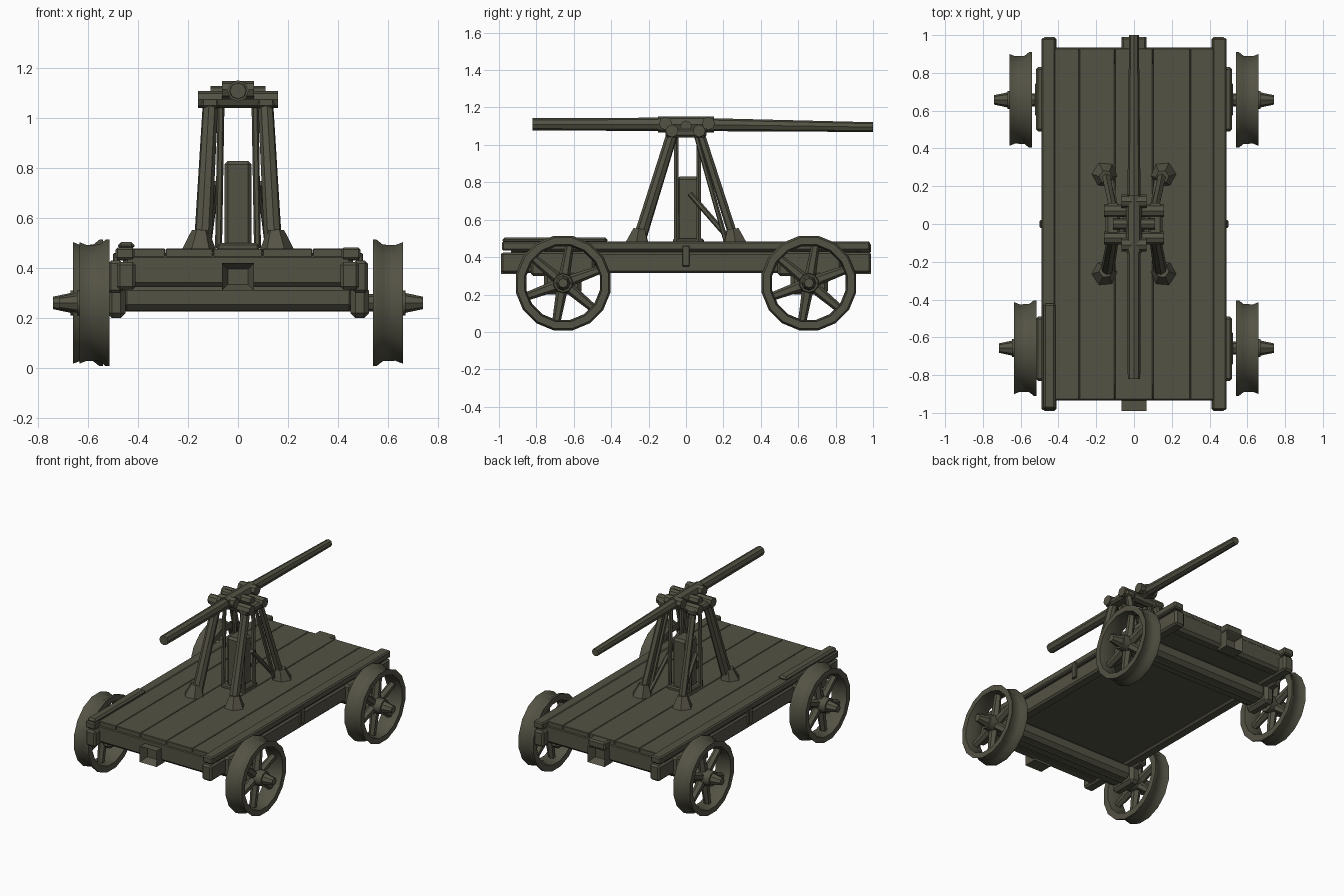
import bpy, bmesh, math
from mathutils import Vector

cube = bpy.data.objects.get("Cube")
if cube:
    bpy.data.objects.remove(cube, do_unlink=True)

wood = bpy.data.materials.new("dark olive wood")
wood.use_nodes = True
COLOUR = (0.088, 0.085, 0.058, 1)
wood.diffuse_color = COLOUR
bsdf = wood.node_tree.nodes["Principled BSDF"]
bsdf.inputs["Base Color"].default_value = COLOUR
bsdf.inputs["Roughness"].default_value = 0.9


def finish(name, bm, smooth=True, bevel=0):
    bmesh.ops.recalc_face_normals(bm, faces=bm.faces)
    mesh = bpy.data.meshes.new(name)
    bm.to_mesh(mesh)
    bm.free()
    mesh.materials.append(wood)
    ob = bpy.data.objects.new(name, mesh)
    bpy.context.collection.objects.link(ob)
    if bevel:
        mod = ob.modifiers.new("worn edges", "BEVEL")
        mod.width = bevel
        mod.segments = 1
    if smooth:
        bpy.ops.object.select_all(action="DESELECT")
        ob.select_set(True)
        bpy.context.view_layer.objects.active = ob
        bpy.ops.object.shade_smooth_by_angle(angle=math.radians(40))
    return ob


def box(name, x, y, z, bevel=0.008):
    """Box from (min, max) pairs."""
    bm = bmesh.new()
    bmesh.ops.create_cube(bm, size=1)
    for v in bm.verts:
        v.co = [lo + (c + 0.5) * (hi - lo) for c, (lo, hi) in zip(v.co, (x, y, z))]
    return finish(name, bm, False, bevel)


def add_bar(bm, a, b, r1, r2, sides=8):
    a, b = Vector(a), Vector(b)
    ret = bmesh.ops.create_cone(bm, cap_ends=True, segments=sides, radius1=r1,
                                radius2=r2, depth=(b - a).length)
    rot = (b - a).to_track_quat("Z", "Y")
    for v in ret["verts"]:
        v.co = rot @ v.co + (a + b) / 2


def bar(name, a, b, r1, r2=None, sides=8):
    bm = bmesh.new()
    add_bar(bm, a, b, r1, r2 or r1, sides)
    return finish(name, bm)


def wheel(name, cx, cy, cz, side):
    bm = bmesh.new()
    # flanged rim profile: (offset outward, radius)
    profile = [(-0.06, 0.215), (-0.06, 0.258), (-0.045, 0.258), (-0.02, 0.238),
               (0.03, 0.236), (0.06, 0.248), (0.06, 0.21), (0, 0.2)]
    n = 16
    rings = []
    for i in range(n):
        t = math.tau * (i + 0.5) / n
        rings.append([bm.verts.new((cx + side * u, cy + r * math.cos(t), cz + r * math.sin(t)))
                      for u, r in profile])
    for i in range(n):
        p, q = rings[i], rings[(i + 1) % n]
        for j in range(len(profile)):
            k = (j + 1) % len(profile)
            bm.faces.new((p[j], p[k], q[k], q[j]))
    # spokes and hub
    for i in range(6):
        t = math.tau * i / 6 + 0.35
        tip = (cx, cy + 0.215 * math.cos(t), cz + 0.215 * math.sin(t))
        add_bar(bm, (cx, cy, cz), tip, 0.032, 0.022, 6)
    add_bar(bm, (cx - side * 0.06, cy, cz), (cx + side * 0.07, cy, cz), 0.06, 0.05, 10)
    add_bar(bm, (cx + side * 0.06, cy, cz), (cx + side * 0.14, cy, cz), 0.042, 0.025, 8)
    finish(name, bm)


# Deck planks
edges = [-0.485, -0.29, -0.1, 0.1, 0.3, 0.485]
for i in range(5):
    box(f"deck_plank_{i + 1}", (edges[i], edges[i + 1] - 0.002), (-0.93, 0.93),
        (0.43, 0.478), 0.003)
box("underframe", (-0.46, 0.46), (-0.9, 0.9), (0.33, 0.435), 0.015)

# Side rails, end caps, axle boxes, wheels
for s, side in ((1, "left"), (-1, "right")):
    def sx(a, b):
        return tuple(sorted((s * a, s * b)))
    box(f"{side}_side_rail", sx(0.41, 0.485), (-0.99, 0.99), (0.315, 0.425), 0.012)
    box(f"{side}_deck_edge", sx(0.415, 0.49), (-0.985, 0.985), (0.435, 0.483), 0.008)
    box(f"{side}_stake_plate", sx(0.48, 0.5), (-0.02, 0.02), (0.35, 0.46), 0.004)
    for e, end in ((-1, "front"), (1, "rear")):
        ys = tuple(sorted((e * 0.49, e * 0.83)))
        box(f"{end}_{side}_axle_box", sx(0.46, 0.52), ys, (0.3, 0.43), 0.012)
        ys = tuple(sorted((e * 0.56, e * 0.76)))
        box(f"{end}_{side}_bearing", sx(0.45, 0.525), ys, (0.2, 0.33), 0.02)
        wheel(f"{end}_{side}_wheel", s * 0.6 if (e > 0 or s > 0) else -0.575,
              e * 0.657, 0.261, s)
box("right_raised_rail", (-0.48, -0.415), (-0.98, -0.42), (0.475, 0.505), 0.012)


def coupler(name, e):
    """Square block with a pocket cut into its outer face."""
    bm = bmesh.new()
    bmesh.ops.create_cube(bm, size=1)
    for v in bm.verts:
        v.co = (v.co.x * 0.13, e * 0.945 + v.co.y * 0.09, 0.365 + v.co.z * 0.11)
    bm.normal_update()
    face = max(bm.faces, key=lambda f: f.normal.y * e)
    bmesh.ops.inset_region(bm, faces=[face], thickness=0.034)
    bmesh.ops.translate(bm, verts=face.verts, vec=(0, -e * 0.05, 0))
    finish(name, bm, False)


# End beams, couplers and axles
for e, end in ((-1, "front"), (1, "rear")):
    def sy(a, b):
        return tuple(sorted((e * a, e * b)))
    box(f"{end}_end_beam", (-0.46, 0.46), sy(0.85, 0.935), (0.325, 0.46), 0.018)
    coupler(f"{end}_coupler", e)
    box(f"{end}_axle_beam", (-0.47, 0.47), sy(0.58, 0.74), (0.23, 0.335), 0.025)
    bar(f"{end}_axle", (-0.6, e * 0.657, 0.261), (0.6, e * 0.657, 0.261), 0.035)
box("rear_coupler_head", (-0.065, 0.065), (0.92, 0.99), (0.42, 0.475), 0.01)

# Pump stand: splayed legs, feet, inner rods and diagonal braces
for s, side in ((1, "left"), (-1, "right")):
    bar(f"front_{side}_leg", (s * 0.142, -0.255, 0.475), (s * 0.11, -0.07, 1.07), 0.036, 0.031)
    bar(f"rear_{side}_leg", (s * 0.15, 0.265, 0.475), (s * 0.11, 0.075, 1.07), 0.025, 0.022, 6)
    bar(f"rear_{side}_inner_leg", (s * 0.13, 0.215, 0.48), (s * 0.09, 0.055, 1.05), 0.013, 0.013, 6)
    for y, end in ((-0.26, "front"), (0.26, "rear")):
        bm = bmesh.new()
        add_bar(bm, (s * 0.155, y, 0.47), (s * 0.15, y * 0.96, 0.55), 0.07, 0.035, 6)
        finish(f"{end}_{side}_foot", bm, False)
    for y, end in ((-0.052, "front"), (0.068, "rear")):
        bar(f"{end}_{side}_upright_rod", (s * 0.078, y, 0.48), (s * 0.068, y, 1.07), 0.014, 0.014, 6)
    bar(f"{side}_diagonal_brace", (s * 0.09, 0.02, 0.74), (s * 0.12, 0.23, 0.5), 0.015, 0.015, 6)
    box(f"{side}_stand_cap", tuple(sorted((s * 0.075, s * 0.15))), (-0.11, 0.11), (1.04, 1.085), 0.012)

# Pump post and base
box("pump_post", (-0.055, 0.055), (-0.05, 0.075), (0.47, 0.83), 0.015)
box("pump_base", (-0.085, 0.085), (-0.07, 0.095), (0.47, 0.5), 0.008)

# Top cross bars and pivot
for y, end in ((-0.075, "front"), (0.07, "rear")):
    bar(f"{end}_cross_bar", (-0.16, y, 1.075), (0.16, y, 1.075), 0.034, 0.034)
bar("pivot_pin", (-0.11, 0, 1.1), (0.11, 0, 1.1), 0.03)

# Rocking lever: tapered beam with a thicker collar
bar("front_lever_arm", (0, -0.82, 1.11), (0, 0, 1.11), 0.033, 0.036)
bar("rear_lever_arm", (0, 1.0, 1.095), (0, 0, 1.11), 0.026, 0.036)
bar("lever_collar", (0, -0.15, 1.11), (0, 0.15, 1.11), 0.043, 0.043)
for y, end in ((-0.11, "front"), (0.12, "rear")):
    bar(f"{end}_lever_bolt", (-0.065, y, 1.115), (0.065, y, 1.115), 0.035, 0.035)
